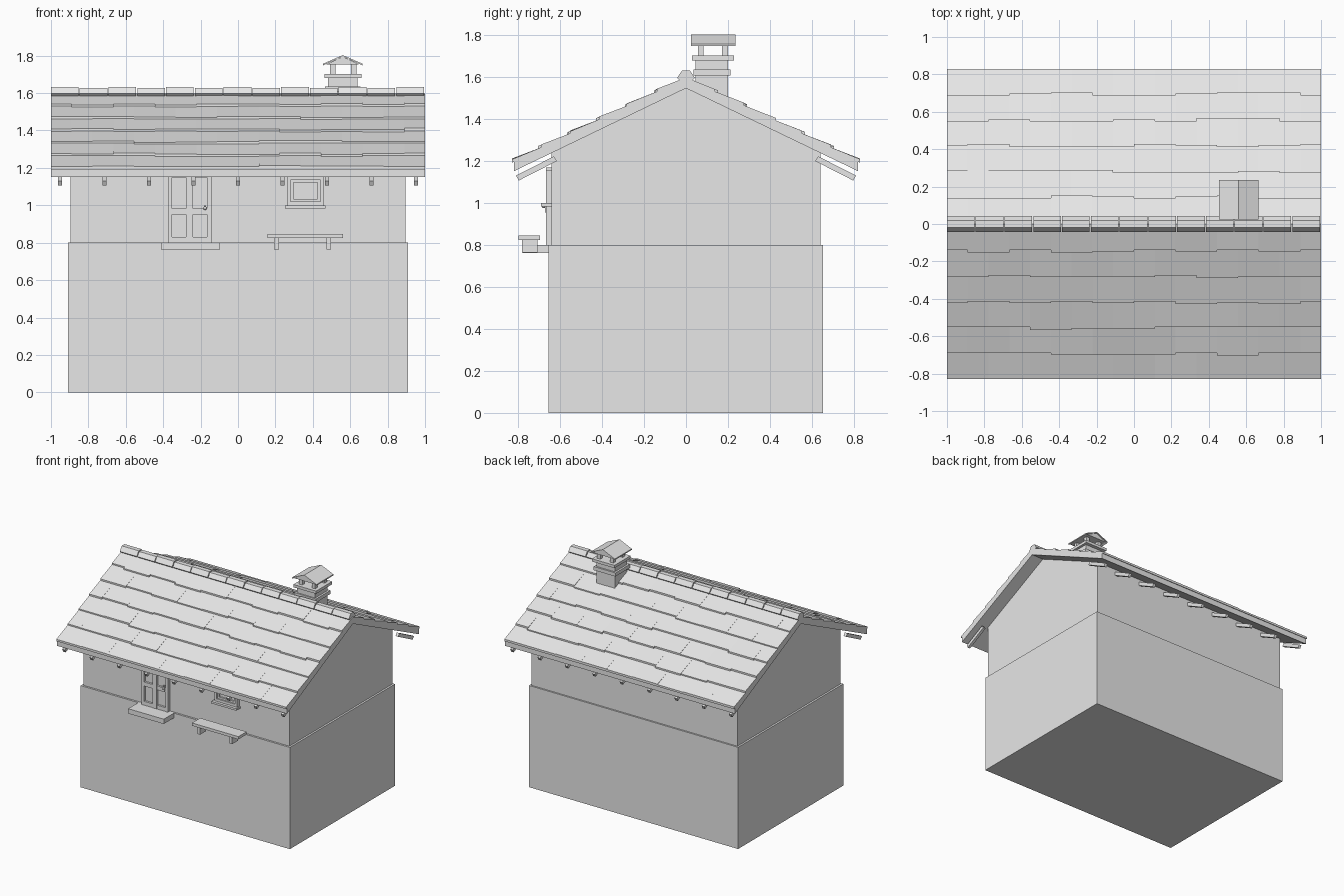
import bpy, bmesh, math, random

random.seed(4)
if "Cube" in bpy.data.objects:
    bpy.data.objects.remove(bpy.data.objects["Cube"], do_unlink=True)

grey = bpy.data.materials.new("plain_grey")
grey.use_nodes = True
grey.diffuse_color = (0.8, 0.8, 0.8, 1)
grey.node_tree.nodes["Principled BSDF"].inputs["Base Color"].default_value = (0.8, 0.8, 0.8, 1)

SLOPE = 0.482
EAVE = 0.82


def roof_z(y, apex=1.594):
    return apex - SLOPE * abs(y)


def add_prism(bm, profile, a, b, axis="x"):
    """Extrude a closed 2D profile from a to b along x (profile y,z) or y (profile x,z)."""
    place = (lambda p, t: (t, p[0], p[1])) if axis == "x" else (lambda p, t: (p[0], t, p[1]))
    ends = [[bm.verts.new(place(p, t)) for p in profile] for t in (a, b)]
    bm.faces.new(ends[0])
    bm.faces.new(ends[1][::-1])
    n = len(profile)
    for i in range(n):
        j = (i + 1) % n
        bm.faces.new((ends[0][i], ends[1][i], ends[1][j], ends[0][j]))


def add_box(bm, x, y, z):
    add_prism(bm, [(y[0], z[0]), (y[1], z[0]), (y[1], z[1]), (y[0], z[1])], x[0], x[1])


def finish(name, bm):
    bmesh.ops.recalc_face_normals(bm, faces=bm.faces)
    mesh = bpy.data.meshes.new(name)
    bm.to_mesh(mesh)
    bm.free()
    mesh.materials.append(grey)
    ob = bpy.data.objects.new(name, mesh)
    bpy.context.collection.objects.link(ob)
    return ob


def boxes(name, *specs):
    bm = bmesh.new()
    for spec in specs:
        add_box(bm, *spec)
    return finish(name, bm)


def prism(name, profile, a, b, axis="x"):
    bm = bmesh.new()
    add_prism(bm, profile, a, b, axis)
    return finish(name, bm)


# Stone base and gabled upper walls
boxes("base", ((-0.91, 0.91), (-0.655, 0.652), (0, 0.8)))
W = 0.64
under = 1.547
prism("gable_walls", [(-W, 0.8), (W, 0.8), (W, roof_z(W, under)), (0, under),
                      (-W, roof_z(W, under))], -0.895, 0.895)

# Folded roof slab with vertical eave faces
prism("roof_slab", [(-EAVE, roof_z(EAVE)), (0, roof_z(0)), (EAVE, roof_z(EAVE)),
                    (EAVE, roof_z(EAVE, under)), (0, under), (-EAVE, roof_z(EAVE, under))], -1, 1)

# Overlapping shingle courses, staggered and slightly uneven
ROWS, COLS = 6, 9
width = 2 / COLS
for side, name in ((-1, "front_shingles"), (1, "back_shingles")):
    bm = bmesh.new()
    for row in range(ROWS):
        shift = width / 2 if row % 2 == 0 else 0
        for col in range(-1, COLS):
            x0 = max(-1, -1 + shift + col * width)
            x1 = min(1, -1 + shift + (col + 1) * width)
            if x1 - x0 < 0.01:
                continue
            top = row * 0.138
            low = top + 0.138 + random.choice((0, 0, 0.008, 0.014))
            if row == ROWS - 1:
                low = 0.83
            lift = random.uniform(0.013, 0.018)
            add_prism(bm, [(side * top, roof_z(top) - 0.002),
                           (side * top, roof_z(top) + 0.004),
                           (side * low, roof_z(low) + lift),
                           (side * low, roof_z(low) - 0.002)], x0, x1)
    finish(name, bm)

# Ridge tiles with narrow joints
bm = bmesh.new()
TILES = 13
for i in range(TILES):
    x = -1 + i * 2 / TILES
    rise = 1.632 - 0.004 * (i % 2)
    add_prism(bm, [(-0.042, 1.597), (-0.018, rise), (0.018, rise), (0.042, 1.597),
                   (0.03, 1.585), (-0.03, 1.585)], x, x + 2 / TILES - 0.006)
finish("ridge_tiles", bm)

# Rafter tails under both eaves
for side, name in ((-1, "front_rafters"), (1, "back_rafters")):
    bm = bmesh.new()
    for i in range(9):
        x = -0.952 + i * 0.238
        add_prism(bm, [(side * 0.81, 1.131), (side * 0.63, 1.222),
                       (side * 0.615, 1.2), (side * 0.797, 1.107)], x - 0.011, x + 0.011)
    finish(name, bm)

# Chimney: stack, collars, posts and small gabled cap
boxes("chimney_stack", ((0.48, 0.64), (0.045, 0.2), (1.45, 1.685)))
boxes("chimney_collars",
      ((0.465, 0.655), (0.035, 0.213), (1.608, 1.636)),
      ((0.463, 0.66), (0.028, 0.228), (1.68, 1.702)))
boxes("chimney_posts", *[((x, x + 0.028), (y, y + 0.028), (1.7, 1.76))
                         for x in (0.492, 0.605) for y in (0.056, 0.172)])
prism("chimney_cap", [(0.455, 1.748), (0.56, 1.795), (0.666, 1.748), (0.666, 1.757),
                      (0.56, 1.803), (0.455, 1.757)][::-1], 0.024, 0.235, "y")
prism("chimney_cap_fill", [(0.47, 1.752), (0.65, 1.752), (0.56, 1.795)], 0.03, 0.229, "y")

# Door: leaf, stiles and rails around four panels
boxes("door_leaf", ((-0.37, -0.147), (-0.65, -0.63), (0.8, 1.17)))
frame_y = (-0.668, -0.64)
boxes("door_frame",
      *[((a, b), frame_y, (0.8, 1.17)) for a, b in ((-0.374, -0.352), (-0.277, -0.24), (-0.165, -0.143))],
      *[((-0.352, -0.165), (-0.666, -0.64), z) for z in ((0.8, 0.83), (0.95, 0.982), (1.148, 1.168))])
bm = bmesh.new()
bmesh.ops.create_uvsphere(bm, u_segments=10, v_segments=6, radius=0.01)
bmesh.ops.translate(bm, verts=bm.verts, vec=(-0.176, -0.678, 0.985))
finish("door_knob", bm)
boxes("door_plate", ((-0.183, -0.17), (-0.672, -0.66), (0.955, 1.0)))

# Doorstep
boxes("doorstep", ((-0.41, -0.1), (-0.78, -0.65), (0.762, 0.8)))


# Window: outer frame, inner sash, pane and sill
def ring(x, y, z, t):
    return [((x[0], x[0] + t), y, z), ((x[1] - t, x[1]), y, z),
            ((x[0] + t, x[1] - t), y, (z[0], z[0] + t)),
            ((x[0] + t, x[1] - t), y, (z[1] - t, z[1]))]


boxes("window_frame", *ring((0.262, 0.46), (-0.668, -0.63), (1.0, 1.155), 0.02))
boxes("window_sash", *ring((0.282, 0.44), (-0.658, -0.63), (1.02, 1.135), 0.014))
boxes("window_pane", ((0.296, 0.426), (-0.646, -0.63), (1.034, 1.121)))
boxes("window_sill", ((0.25, 0.468), (-0.69, -0.63), (0.984, 1.0)))

# Bench in front of the wall
boxes("bench_seat", ((0.157, 0.561), (-0.797, -0.695), (0.824, 0.846)))
boxes("bench_legs", *[((x, x + 0.025), (-0.782, -0.708), (0.764, 0.826)) for x in (0.193, 0.472)])
